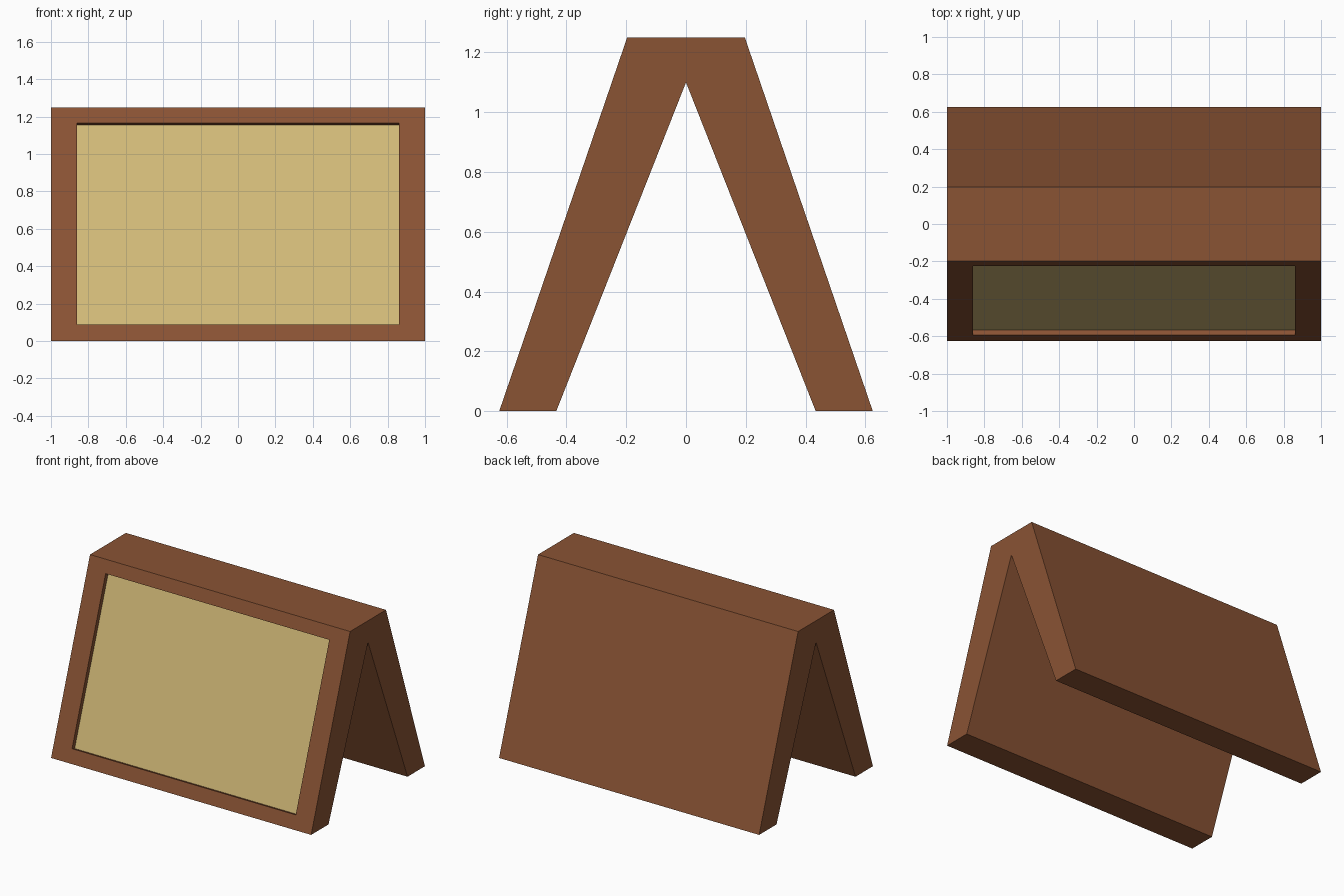
import bpy, bmesh
from mathutils import Vector

if "Cube" in bpy.data.objects:
    bpy.data.objects.remove(bpy.data.objects["Cube"])


def material(name, rgb):
    m = bpy.data.materials.new(name)
    m.diffuse_color = (*rgb, 1.0)
    m.use_nodes = True
    m.node_tree.nodes["Principled BSDF"].inputs["Base Color"].default_value = m.diffuse_color
    return m


brown = material("brown wood", (0.254, 0.087, 0.034))
tan = material("tan panel", (0.644, 0.491, 0.188))

FOOT, TOP, HEIGHT = 0.625, 0.197, 1.25
profile = [(-FOOT, 0), (-TOP, HEIGHT), (TOP, HEIGHT), (FOOT, 0),
           (0.434, 0), (0, 1.10), (-0.434, 0)]

# A-shaped stand: profile swept along x
bm = bmesh.new()
cap = bm.faces.new([bm.verts.new((-1, y, z)) for y, z in profile])
ext = bmesh.ops.extrude_face_region(bm, geom=[cap], use_keep_orig=True)
bmesh.ops.translate(bm, vec=(2, 0, 0),
                    verts=[g for g in ext["geom"] if isinstance(g, bmesh.types.BMVert)])
bmesh.ops.recalc_face_normals(bm, faces=bm.faces)

# Front frame border around the panel opening
slope = Vector((0, FOOT - TOP, HEIGHT)).normalized()
normal = Vector((0, -slope.z, slope.y))
front = max(bm.faces, key=lambda f: f.normal.dot(normal))
bmesh.ops.inset_region(bm, faces=[front], thickness=0.08)
for v in front.verts:
    z = 1.166 if v.co.z > 0.6 else 0.09
    v.co = (0.86 if v.co.x > 0 else -0.86,
            -FOOT + (FOOT - TOP) * z / HEIGHT, z)

# Recessed panel
bmesh.ops.inset_region(bm, faces=[front], thickness=0)
for v in front.verts:
    v.co -= normal * 0.03
front.material_index = 1
bmesh.ops.recalc_face_normals(bm, faces=bm.faces)

mesh = bpy.data.meshes.new("folding_sign")
bm.to_mesh(mesh)
bm.free()
mesh.materials.append(brown)
mesh.materials.append(tan)
bpy.context.collection.objects.link(bpy.data.objects.new("folding_sign", mesh))
